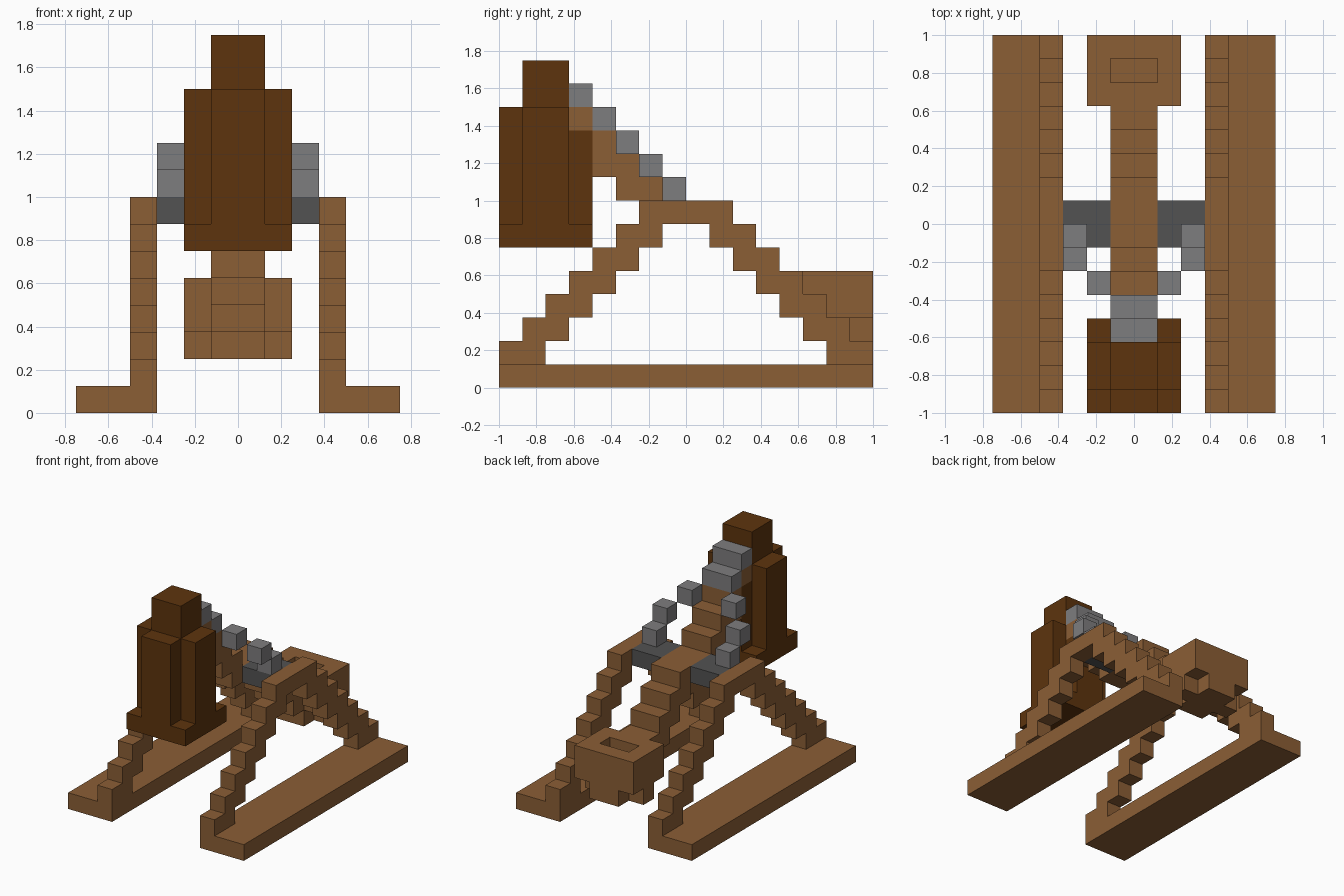
import bpy, bmesh
from mathutils import Vector

U = 0.125  # one block; every dimension below is in blocks

old = bpy.data.objects.get("Cube")
if old:
    bpy.data.objects.remove(old, do_unlink=True)


def material(name, rgb):
    m = bpy.data.materials.new(name)
    m.use_nodes = True
    m.diffuse_color = (*rgb, 1)
    bsdf = next(n for n in m.node_tree.nodes if n.type == 'BSDF_PRINCIPLED')
    bsdf.inputs["Base Color"].default_value = (*rgb, 1)
    return m


WOOD = material("wood brown", (0.258, 0.112, 0.036))
DARK = material("dark brown", (0.110, 0.034, 0.004))
GREY = material("rope grey", (0.208, 0.205, 0.210))
IRON = material("dark grey", (0.085, 0.085, 0.085))


def finish(name, bm, mat):
    bmesh.ops.recalc_face_normals(bm, faces=bm.faces)
    mesh = bpy.data.meshes.new(name)
    bm.to_mesh(mesh)
    bm.free()
    mesh.materials.append(mat)
    ob = bpy.data.objects.new(name, mesh)
    bpy.context.collection.objects.link(ob)
    return ob


def extrude_profile(name, yz, x0, x1, mat):
    """Extrude a y-z outline from x0 to x1."""
    bm = bmesh.new()
    face = bm.faces.new([bm.verts.new((x0 * U, y * U, z * U)) for y, z in yz])
    ext = bmesh.ops.extrude_face_region(bm, geom=[face], use_keep_orig=True)["geom"]
    bmesh.ops.translate(bm, vec=((x1 - x0) * U, 0, 0),
                        verts=[v for v in ext if isinstance(v, bmesh.types.BMVert)])
    return finish(name, bm, mat)


def box_mesh(x, y, z):
    bm = bmesh.new()
    bmesh.ops.create_cube(bm, size=1)
    for v in bm.verts:
        v.co = Vector([(a + b) / 2 + c * (b - a)
                       for (a, b), c in zip((x, y, z), v.co)]) * U
    return bm


def box(name, x, y, z, mat):
    return finish(name, box_mesh(x, y, z), mat)


def box_pair(name, x, y, z, mat):
    box("left_" + name, x, y, z, mat)
    box("right_" + name, (-x[1], -x[0]), y, z, mat)


# Ground rails
box_pair("rail", (3, 6), (-8, 8), (0, 1), WOOD)

# Stepped A-frames standing on the rails
outer = [(k - 9, z) for k in range(1, 8) for z in (k, k + 1)]
inner = [(k - 7, z) for k in range(1, 7) for z in (k, k + 1)]
flip = lambda pts: [(-y, z) for y, z in pts]
frame = outer + flip(outer)[::-1] + flip(inner) + inner[::-1]
extrude_profile("left_frame", frame, 3, 4, WOOD)
extrude_profile("right_frame", frame, -4, -3, WOOD)

# Axle stubs between the frames and the arm
box_pair("axle", (1, 3), (-1, 1), (7, 8), IRON)

# Throwing arm: (start, end) along y of each row, from z = 3 upwards
rows = [(4, 5), (3, 5), (2, 4), (1, 3), (-2, 2), (-3, -1), (-4, -2), (-4, -3)]
near = [(a, z) for k, (a, b) in enumerate(rows, 3) for z in (k, k + 1)]
far = [(b, z) for k, (a, b) in enumerate(rows, 3) for z in (k, k + 1)]
extrude_profile("throwing_arm", near + far[::-1], -1, 1, WOOD)
box("arm_tip", (-1, 1), (-5, -4), (11, 12), WOOD)

# Bucket with a sunken well in the top
bm = box_mesh((-2, 2), (5, 8), (3, 5))
top = max(bm.faces, key=lambda f: f.calc_center_median().z)
bmesh.ops.inset_region(bm, faces=[top], thickness=U, use_even_offset=True)
floor = bmesh.ops.extrude_discrete_faces(bm, faces=[top])["faces"][0]
bmesh.ops.translate(bm, vec=(0, 0, -U), verts=floor.verts)
finish("bucket", bm, WOOD)
box("bucket_keel", (-1, 1), (5, 8), (2, 3), WOOD)
box_pair("bucket_cheek", (1, 2), (6, 7), (2, 3), WOOD)

# Counterweight: plate, cross-shaped body and cap
box("weight_plate", (-2, 2), (-8, -4), (6, 7), DARK)
box("weight_core", (-2, 2), (-7, -5), (7, 12), DARK)
box("weight_front", (-1, 1), (-8, -7), (7, 12), DARK)
box("weight_back", (-1, 1), (-5, -4), (7, 11), DARK)
box("weight_cap", (-1, 1), (-7, -5), (12, 14), DARK)

# Ropes stepping down from the cap to the axle
box("upper_rope", (-1, 1), (-5, -4), (12, 13), GREY)
box("middle_rope", (-1, 1), (-4, -3), (11, 12), GREY)
for i, (x, y, z) in enumerate([(1, -3, 10), (2, -2, 9), (2, -1, 8)], 1):
    box_pair(f"rope_{i}", (x, x + 1), (y, y + 1), (z, z + 1), GREY)
